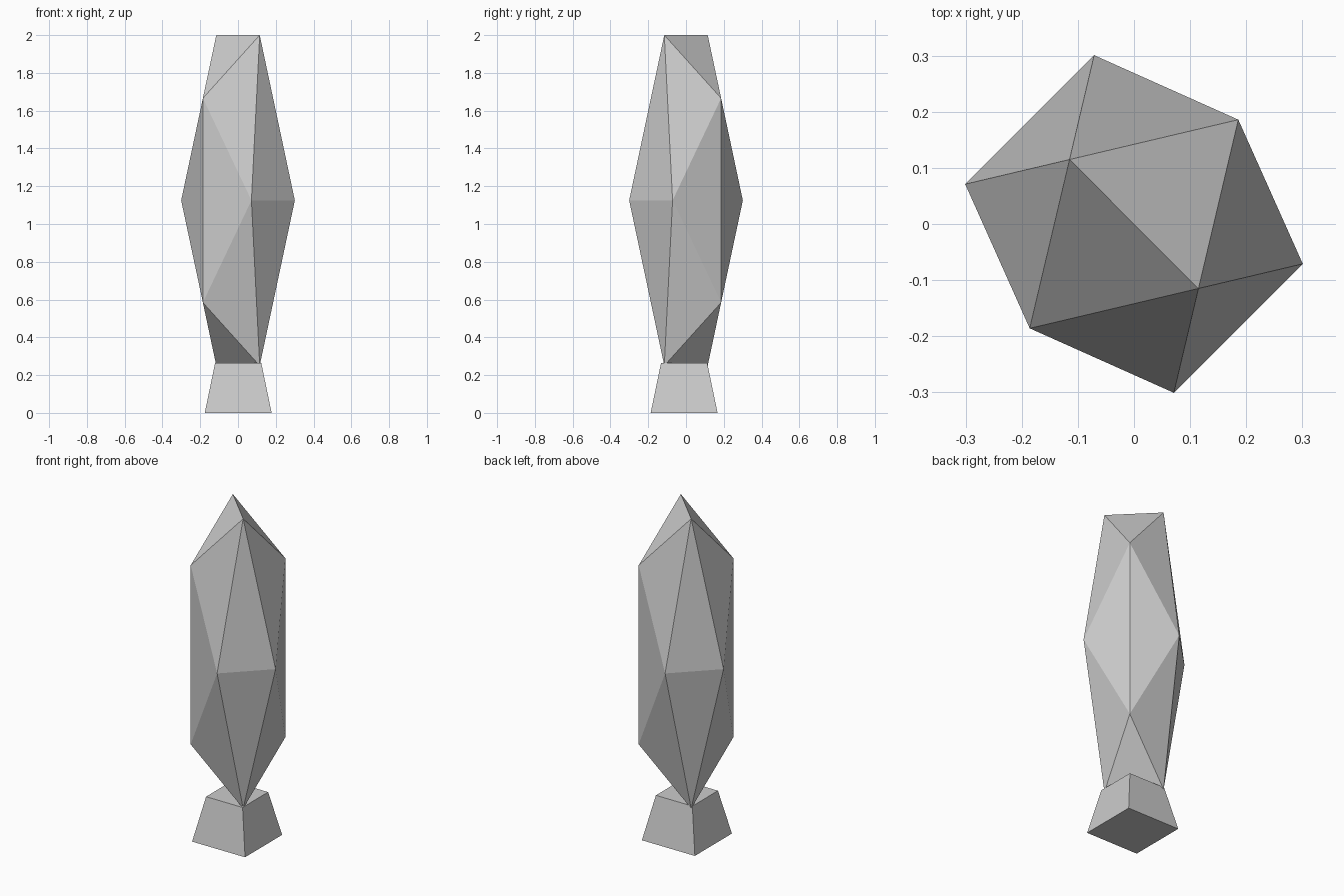
import bpy
import bmesh
from math import pi, sqrt
from mathutils import Matrix

cube = bpy.data.objects.get("Cube")
if cube:
    bpy.data.objects.remove(cube, do_unlink=True)

# One plain grey for every part
grey = bpy.data.materials.new("light_grey")
grey.use_nodes = True
colour = (0.6, 0.6, 0.6, 1)
grey.diffuse_color = colour
grey.node_tree.nodes["Principled BSDF"].inputs["Base Color"].default_value = colour


def add_part(name, bm):
    bmesh.ops.recalc_face_normals(bm, faces=bm.faces)
    mesh = bpy.data.meshes.new(name)
    bm.to_mesh(mesh)
    bm.free()
    mesh.materials.append(grey)
    obj = bpy.data.objects.new(name, mesh)
    bpy.context.collection.objects.link(obj)
    return obj


# Crown: icosahedron from three golden rectangles, stretched tall and turned
PHI = (1 + sqrt(5)) / 2
bottom, top = 0.25, 2.0
width = 0.1625
height = (top - bottom) / 2 / PHI
bm = bmesh.new()
for s in (-1, 1):
    for t in (-PHI, PHI):
        for corner in ((s, 0, t), (0, t, s), (t, s, 0)):
            bm.verts.new(corner)
bmesh.ops.convex_hull(bm, input=bm.verts)
bm.transform(Matrix.Translation((0, 0, (top + bottom) / 2))
             @ Matrix.Rotation(-pi / 4, 4, "Z")
             @ Matrix.Diagonal((width, width, height, 1)))
add_part("crown", bm)

# Trunk: square block tapering upwards
trunk_height = 0.265
bm = bmesh.new()
bmesh.ops.create_cone(bm, cap_ends=True, segments=4,
                      radius1=0.177 * sqrt(2), radius2=0.122 * sqrt(2),
                      depth=trunk_height)
bm.transform(Matrix.Translation((0.001, -0.01, trunk_height / 2))
             @ Matrix.Rotation(pi / 4, 4, "Z"))
add_part("trunk", bm)
